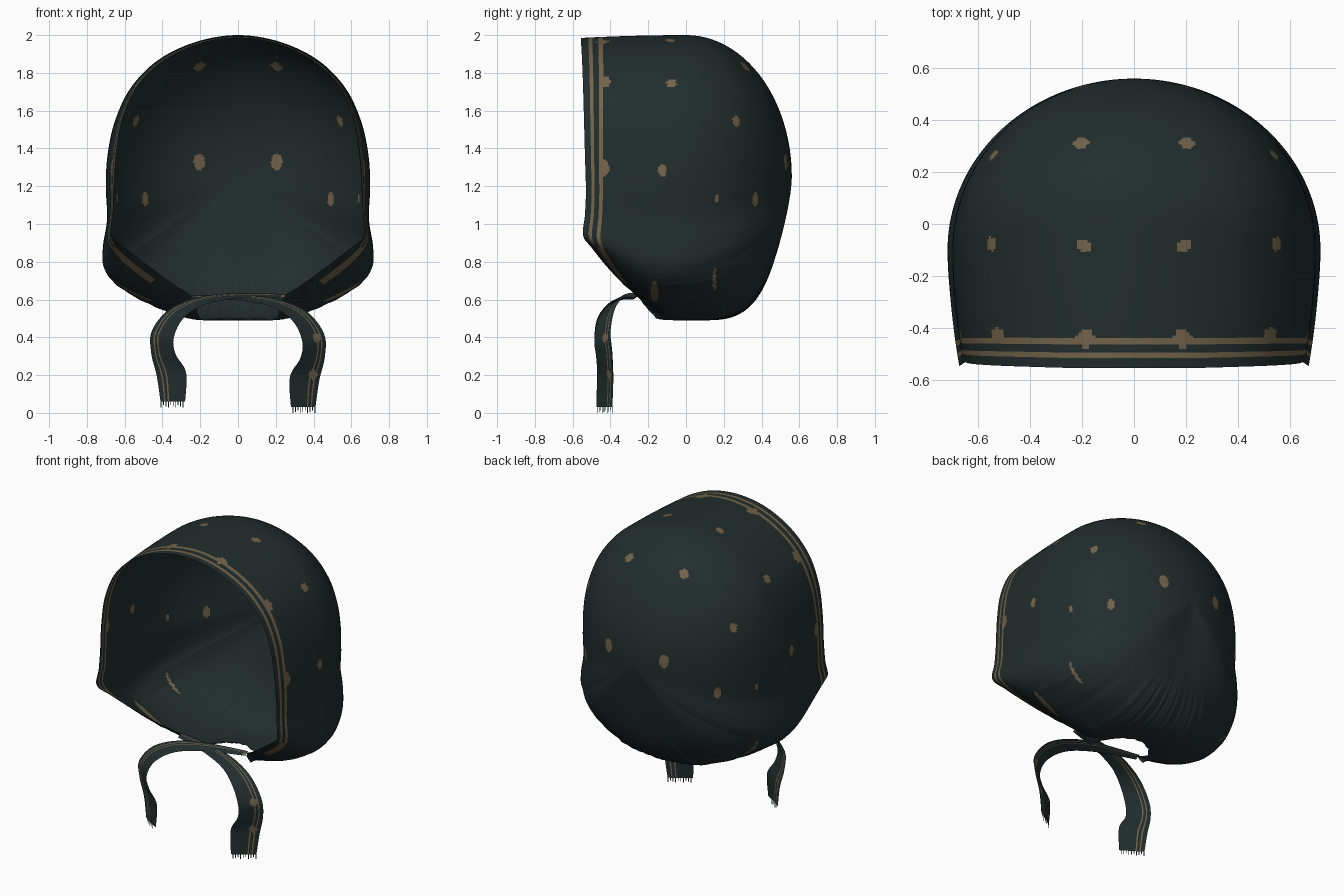
import bpy, bmesh, math
from mathutils import Vector

cube = bpy.data.objects.get("Cube")
if cube:
    bpy.data.objects.remove(cube)


def material(name, rgb):
    m = bpy.data.materials.new(name)
    m.use_nodes = True
    m.diffuse_color = (*rgb, 1)
    bsdf = m.node_tree.nodes["Principled BSDF"]
    bsdf.inputs["Base Color"].default_value = (*rgb, 1)
    bsdf.inputs["Roughness"].default_value = 0.9
    return m


CLOTH = material("dark teal cloth", (0.016, 0.026, 0.026))
GOLD = material("dull gold print", (0.17, 0.125, 0.07))


def spline(points, steps, closed=False):
    """Catmull-Rom samples through points of any dimension."""
    n = len(points)
    out = []
    for i in range(n if closed else n - 1):
        ids = [i - 1, i, i + 1, i + 2]
        ids = [k % n if closed else min(max(k, 0), n - 1) for k in ids]
        a, b, c, d = (points[k] for k in ids)
        for s in range(steps):
            t = s / steps
            out.append([0.5 * (2 * q + (r - p) * t + (2 * p - 5 * q + 4 * r - w) * t * t
                               + (3 * q - p - 3 * r + w) * t ** 3)
                        for p, q, r, w in zip(a, b, c, d)])
    return out if closed else out + [list(points[-1])]


def add_object(name, bm):
    mesh = bpy.data.meshes.new(name)
    bm.to_mesh(mesh)
    bm.free()
    mesh.materials.append(CLOTH)
    mesh.materials.append(GOLD)
    mesh.shade_smooth()
    obj = bpy.data.objects.new(name, mesh)
    bpy.context.collection.objects.link(obj)


def paint_spots(bm, spots):
    """Gold ovals, mirrored in x: centre, then radii along y and z (x is loose)."""
    verts = [v.co.copy() for v in bm.verts if v.co.x > 0]
    snapped = []
    for x, y, z, rx, ry, rz in spots:
        p = Vector((x, y, z))
        snapped.append((min(verts, key=lambda v: (v - p).length_squared), rx, ry, rz))
    for f in bm.faces:
        c = f.calc_center_median()
        c.x = abs(c.x)
        for p, rx, ry, rz in snapped:
            d = c - p
            if abs(d.z) < rz and (d.x / rx) ** 2 + (d.y / ry) ** 2 + (d.z / rz) ** 2 < 1:
                f.material_index = 1


# --- Hood: widest outline (x, z) paired with the opening edge (x, y, z) ---
MID, BACK = 1.25, 0.56
half = [
    (0, 2, 0, -.555, 1.985), (.22, 1.965, .21, -.555, 1.953),
    (.42, 1.87, .4, -.55, 1.86), (.565, 1.725, .535, -.545, 1.725),
    (.65, 1.55, .612, -.54, 1.55), (.69, 1.37, .643, -.535, 1.36),
    (.7, 1.2, .655, -.53, 1.18), (.693, 1.03, .662, -.535, 1.05),
    (.715, .88, .67, -.545, .94), (.71, .77, .6, -.5, .875),
    (.64, .675, .47, -.42, .775), (.47, .575, .34, -.33, .68),
    (.28, .505, .24, -.25, .61), (.18, .49, .2, -.15, .5),
    (.09, .49, .13, -.01, .5), (0, .49, 0, .04, .5),
]
loop = half + [(-a, b, -c, d, e) for a, b, c, d, e in half[-2:0:-1]]
STEPS, BACK_ROWS, FRONT_ROWS = 16, 100, 48
columns = spline(loop, STEPS, closed=True)
STRIPES = ((.07, .108), (.165, .21))
FLAP_STRIPE = ((.108, .21),)
fractions = sorted({i / FRONT_ROWS for i in range(FRONT_ROWS) if i / FRONT_ROWS > .22}
                   | {e for s in STRIPES for e in s} | {0, .035, .135}, reverse=True)


def hood_column(index, col):
    mx, mz, ex, ey, ez = col
    side = min(abs(mx) / .7, 1)
    if mz > MID:
        my = -.1 * (2 - mz) / .75
    else:
        my = -.1 if mz > .8 else .2 - .3 * side
    # the lower back is boxier and leans forward
    low = min(max((MID - mz) / .6, 0), 1) * (1 - side ** 2)
    power, lean = 2 / (2 + 1.5 * low), .13 * low
    pts = []
    # rounded back
    for i in range(BACK_ROWS):
        a = i / BACK_ROWS * math.pi / 2
        r = math.sin(a) ** power
        pts.append(Vector((mx * r, my + (BACK - my) * math.cos(a) ** power - lean * r,
                           MID + (mz - MID) * r)))
    # forward sweep to the opening edge
    m, e = Vector((mx, my - lean, mz)), Vector((ex, ey, ez))
    c = Vector((mx, (m.y + ey) / 2, mz))
    for f in fractions:
        t = 1 - f
        pts.append(m * f * f + c * 2 * t * f + e * t * t)
    # soft gathers around the neck
    wave = math.cos(index / STEPS * math.pi * 3) + .6 * math.cos(index / STEPS * math.pi * 5)
    for p in pts:
        k = min(max((.75 - p.z) / .25, 0), 1)
        p.x *= 1 + .009 * k * wave
        p.y += .004 * k * wave
    return pts


bm = bmesh.new()
grid = [[bm.verts.new(p) for p in hood_column(i, c)] for i, c in enumerate(columns)]
rows = [None] * BACK_ROWS + fractions
for i, left in enumerate(grid):
    right = grid[(i + 1) % len(grid)]
    height = columns[i][4]
    stripes = STRIPES if height > .9 else FLAP_STRIPE if height > .72 else ()
    for j in range(len(left) - 1):
        f = bm.faces.new((left[j], left[j + 1], right[j + 1], right[j]))
        # stripes following the face opening
        if j >= BACK_ROWS:
            mid = (rows[j] + rows[j + 1]) / 2
            f.material_index = int(any(lo < mid < hi for lo, hi in stripes))
bmesh.ops.remove_doubles(bm, verts=bm.verts, dist=1e-5)
bmesh.ops.recalc_face_normals(bm, faces=bm.faces)
paint_spots(bm, [
    (.2, .3, 1.82, .03, .03, .03), (.21, .53, 1.33, .03, .03, .045),
    (.54, .27, 1.54, .025, .025, .03), (.48, .36, 1.13, .022, .022, .036),
    (.54, -.08, 1.74, .03, .027, .03), (.2, -.08, 1.98, .028, .026, .03),
    (.19, -.44, 1.97, .036, .034, .03), (.53, -.43, 1.75, .036, .03, .04),
    (.66, -.43, 1.29, .03, .025, .045), (.7, -.12, 1.28, .03, .024, .034),
    (.65, .17, 1.13, .03, .012, .024),
    (.56, -.17, .63, .13, .022, .085), (.6, .15, .7, .1, .01, .07),
])
add_object("hood", bm)

# --- Ties: ribbons lofted between an outer and an inner edge ---
outer = [(-.25, -.25, .62), (0, -.3, .625), (.2, -.34, .605), (.36, -.38, .54),
         (.455, -.4, .42), (.46, -.39, .3), (.43, -.385, .17), (.41, -.39, .03)]
inner = [(-.25, -.28, .6), (0, -.36, .595), (.18, -.42, .56), (.29, -.47, .485),
         (.34, -.485, .38), (.33, -.475, .29), (.275, -.47, .19), (.28, -.475, .03)]


def build_tie(name, side):
    bm = bmesh.new()
    across = 20

    def place(p):
        x, y, z = p
        if side < 0:  # this tie passes above and hangs slightly shorter
            z += .01 + .02 * (1 - z / .6)
        return Vector((side * x, y, z))

    rows = []
    for a, b in zip(spline(outer, 14), spline(inner, 14)):
        a, b = place(a), place(b)
        rows.append([bm.verts.new(a.lerp(b, k / across)) for k in range(across + 1)])
    for r, s in zip(rows, rows[1:]):
        for k in range(across):
            f = bm.faces.new((r[k], r[k + 1], s[k + 1], s[k]))
            f.material_index = int(k in (3, 6))
    paint_spots(bm, [(.415, -.425, .4, .024, .024, .024), (.395, -.41, .2, .024, .024, .024)])
    # fringe threads
    end = rows[-1]
    for k in range(0, across, 2):
        a, b = end[k].co, end[k].co.lerp(end[k + 1].co, .7)
        drop = Vector((0, 0, -.03 + .006 * (k % 3)))
        bm.faces.new([bm.verts.new(p) for p in (a, b, b + drop, a + drop)])
    add_object(name, bm)


build_tie("left_tie", 1)
build_tie("right_tie", -1)
